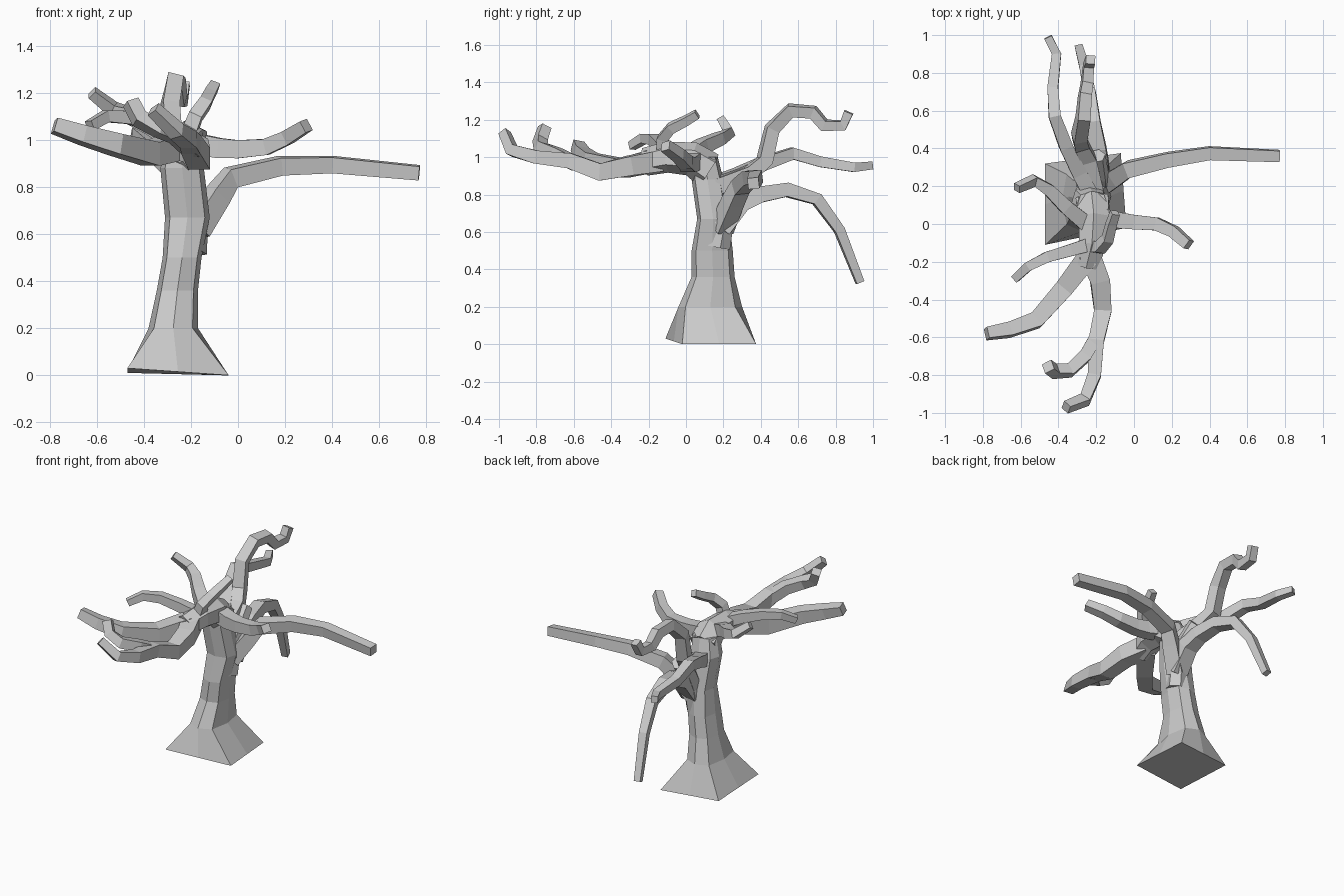
import bpy, bmesh, math
from mathutils import Vector


def skin_rings(name, rings):
    """Loft a list of equal-length point rings into a closed flat-shaded mesh."""
    bm = bmesh.new()
    vr = [[bm.verts.new(p) for p in r] for r in rings]
    n = len(vr[0])
    for a, b in zip(vr, vr[1:]):
        for i in range(n):
            j = (i + 1) % n
            bm.faces.new((a[i], a[j], b[j], b[i]))
    bm.faces.new(vr[0][::-1])
    bm.faces.new(vr[-1])
    bmesh.ops.recalc_face_normals(bm, faces=bm.faces[:])
    me = bpy.data.meshes.new(name)
    bm.to_mesh(me)
    bm.free()
    ob = bpy.data.objects.new(name, me)
    bpy.context.collection.objects.link(ob)
    return ob


def limb(name, r0, r1, pts, sides=4):
    """Tapered tube along a path, frame carried along without twist."""
    pts = [Vector(p) for p in pts]
    side, rings = None, []
    for i, p in enumerate(pts):
        d1 = (pts[min(i + 1, len(pts) - 1)] - pts[max(i - 1, 0)])
        t = d1.normalized()
        if side is None:
            flat = Vector((t.y, -t.x, 0))
            side = flat if flat.length > 0.05 else Vector((1, 0, 0))
        side = (side - t * side.dot(t)).normalized()
        up = side.cross(t)
        r = r0 + (r1 - r0) * i / (len(pts) - 1)
        ring = []
        for k in range(sides):
            a = 2 * math.pi * (k + 0.5) / sides
            ring.append(p + side * r * math.cos(a) + up * r * math.sin(a))
        rings.append(ring)
    return skin_rings(name, rings)


# Trunk: flared square foot, then eight-sided rings (x0, x1, y0, y1, z)
foot = [Vector(p) for p in ((-.47, -.11, .03), (-.04, -.02, 0), (-.07, .375, 0), (-.47, .32, .01))]
base = []
for i in range(4):
    base += [foot[i], (foot[i] + foot[(i + 1) % 4]) / 2]
rings = [base]
for x0, x1, y0, y1, z in ((-.38, -.17, -.04, .30, .20), (-.345, -.17, .03, .26, .36),
                          (-.32, -.155, .03, .25, .50), (-.31, -.12, .06, .23, .67),
                          (-.33, -.145, .03, .20, .88), (-.30, -.14, .03, .17, 1.0)):
    cx, cy, hx, hy = (x0 + x1) / 2, (y0 + y1) / 2, (x1 - x0) / 2, (y1 - y0) / 2
    c = .78
    rings.append([Vector((cx + u * hx, cy + v * hy, z)) for u, v in
                  ((-c, -c), (0, -1), (c, -c), (1, 0), (c, c), (0, 1), (-c, c), (-1, 0))])
skin_rings("trunk", rings)

# Thick crown bending forward and the stem splitting off at the back
limb("crown", .10, .075, [(-.22, .12, .93), (-.21, .03, .99), (-.22, -.10, 1.0), (-.25, -.22, .975)], 6)
limb("back_stem", .07, .05, [(-.20, .17, .52), (-.19, .20, .68), (-.19, .26, .80), (-.20, .36, .90)], 6)

# Side and back branches
limb("right_long_branch", .07, .042, [(-.18, .19, .62), (-.09, .25, .76), (-.03, .29, .84), (.18, .34, .89),
                                      (.40, .375, .895), (.77, .36, .86)])
limb("drooping_branch", .075, .03, [(-.18, .19, .62), (-.18, .30, .755), (-.19, .40, .80), (-.215, .54, .825),
                                    (-.235, .70, .775), (-.26, .82, .61), (-.29, .93, .33)])
limb("curled_branch", .06, .035, [(-.20, .16, .84), (-.24, .34, .91), (-.28, .42, .98), (-.29, .46, 1.15),
                                  (-.27, .56, 1.25), (-.26, .68, 1.24), (-.25, .74, 1.17), (-.24, .84, 1.17),
                                  (-.23, .87, 1.24)])
limb("back_left_branch", .06, .03, [(-.22, .14, .85), (-.29, .27, .90), (-.36, .41, .965), (-.42, .57, 1.02),
                                    (-.43, .72, .975), (-.41, .90, .945), (-.455, .99, .955)])
limb("right_upper_branch", .065, .038, [(-.22, .05, .99), (-.08, .02, .965), (.0, .01, .96), (.12, .0, .97),
                                        (.21, -.04, 1.01), (.29, -.11, 1.06)])

# Front branches fanning out from the crown
limb("front_branch", .08, .035, [(-.24, -.15, .98), (-.18, -.30, .955), (-.165, -.46, .92), (-.20, -.62, .98),
                                 (-.21, -.80, 1.0), (-.26, -.93, 1.035), (-.36, -.97, 1.13)])
limb("front_fork", .05, .04, [(-.19, -.58, .96), (-.26, -.70, 1.02), (-.34, -.775, 1.05), (-.42, -.78, 1.09),
                              (-.455, -.755, 1.16)])
limb("front_left_branch", .08, .043, [(-.24, -.17, .98), (-.37, -.34, .94), (-.52, -.51, .98), (-.66, -.56, 1.02),
                                      (-.78, -.58, 1.06)])

# Small twigs on the crown
limb("left_low_twig", .05, .03, [(-.24, -.11, 1.02), (-.34, -.14, 1.06), (-.46, -.175, 1.095),
                                 (-.56, -.225, 1.10), (-.63, -.29, 1.06)])
limb("left_high_twig", .06, .03, [(-.25, .0, 1.0), (-.36, .09, 1.06), (-.45, .18, 1.10), (-.53, .23, 1.13),
                                  (-.62, .19, 1.20)])
limb("top_twig", .045, .03, [(-.21, -.12, 1.02), (-.18, -.125, 1.10), (-.14, -.08, 1.155), (-.12, 0, 1.195),
                             (-.10, .06, 1.23)])
